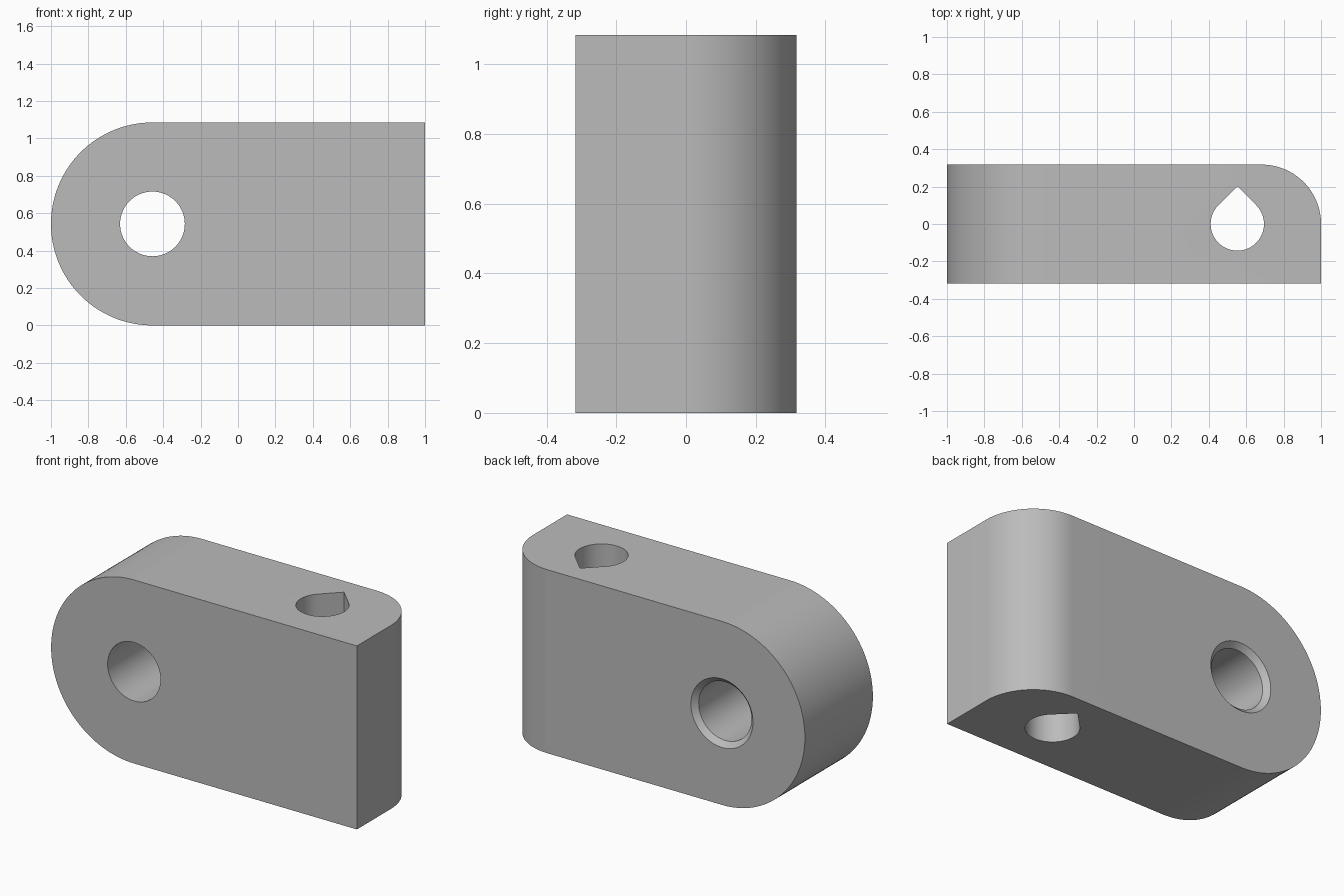
import bpy, bmesh
from math import sin, cos, pi, radians
from mathutils import Vector

if "Cube" in bpy.data.objects:
    bpy.data.objects.remove(bpy.data.objects["Cube"], do_unlink=True)

HEIGHT, HALF_DEPTH = 1.085, 0.3175
RADIUS = HEIGHT / 2
PIVOT_X = RADIUS - 1

grey = bpy.data.materials.new("plain grey")
grey.use_nodes = True
grey.diffuse_color = (0.5, 0.5, 0.5, 1)
grey.node_tree.nodes["Principled BSDF"].inputs["Base Color"].default_value = (0.5, 0.5, 0.5, 1)


def arc(cx, cy, r, start, end, steps):
    angles = [radians(start + (end - start) * i / steps) for i in range(steps + 1)]
    return [(cx + r * cos(a), cy + r * sin(a)) for a in angles]


def loft(name, rings):
    """Closed solid through rings of matching points."""
    bm = bmesh.new()
    loops = [[bm.verts.new(p) for p in ring] for ring in rings]
    n = len(loops[0])
    for low, high in zip(loops, loops[1:]):
        for i in range(n):
            j = (i + 1) % n
            bm.faces.new((low[i], low[j], high[j], high[i]))
    bm.faces.new(loops[0][::-1])
    bm.faces.new(loops[-1])
    bmesh.ops.recalc_face_normals(bm, faces=bm.faces)
    mesh = bpy.data.meshes.new(name)
    bm.to_mesh(mesh)
    bm.free()
    mesh.materials.append(grey)
    obj = bpy.data.objects.new(name, mesh)
    bpy.context.collection.objects.link(obj)
    return obj


# Slab with one fully rounded end
outline = arc(PIVOT_X, RADIUS, RADIUS, 90, 270, 64) + [(1, 0), (1, HEIGHT)]
body = loft("hinge_block", [[(x, y, z) for x, z in outline] for y in (-HALF_DEPTH, HALF_DEPTH)])

# Rounded upright edge at the back of the square end
bm = bmesh.new()
bm.from_mesh(body.data)
corner = [e for e in bm.edges if all((v.co - Vector((1, HALF_DEPTH, v.co.z))).length < 1e-4 for v in e.verts)]
bmesh.ops.bevel(bm, geom=corner, offset=HALF_DEPTH, segments=32, profile=0.5, affect='EDGES')
bm.to_mesh(body.data)
bm.free()

# Round pivot hole, chamfered at the back
CHAMFER = 0.03
sections = [(-0.5, 0.173), (HALF_DEPTH - CHAMFER, 0.173),
            (HALF_DEPTH, 0.173 + CHAMFER), (HALF_DEPTH + CHAMFER, 0.173 + 2 * CHAMFER)]
pivot_cutter = loft("pivot_hole_cutter", [
    [(x, y, z) for x, z in arc(PIVOT_X, RADIUS, r, 0, 360, 64)[:-1]] for y, r in sections])

# Upright teardrop hole with its point towards the back
PIN_X, PIN_R = 0.5525, 0.1425
drop = arc(PIN_X, 0, PIN_R, 135, 405, 48) + [(PIN_X, PIN_R * 2 ** 0.5)]
pin_cutter = loft("pin_hole_cutter", [[(x, y, z) for x, y in drop] for z in (-0.2, HEIGHT + 0.2)])

# Cut both holes
bpy.context.view_layer.objects.active = body
for cutter in (pivot_cutter, pin_cutter):
    cutter.hide_render = True
    mod = body.modifiers.new(cutter.name, 'BOOLEAN')
    mod.operation, mod.solver, mod.object = 'DIFFERENCE', 'EXACT', cutter
    bpy.ops.object.modifier_apply(modifier=mod.name)
    bpy.data.objects.remove(cutter, do_unlink=True)

bpy.ops.object.select_all(action='DESELECT')
body.select_set(True)
bpy.ops.object.shade_smooth_by_angle(angle=radians(30))
